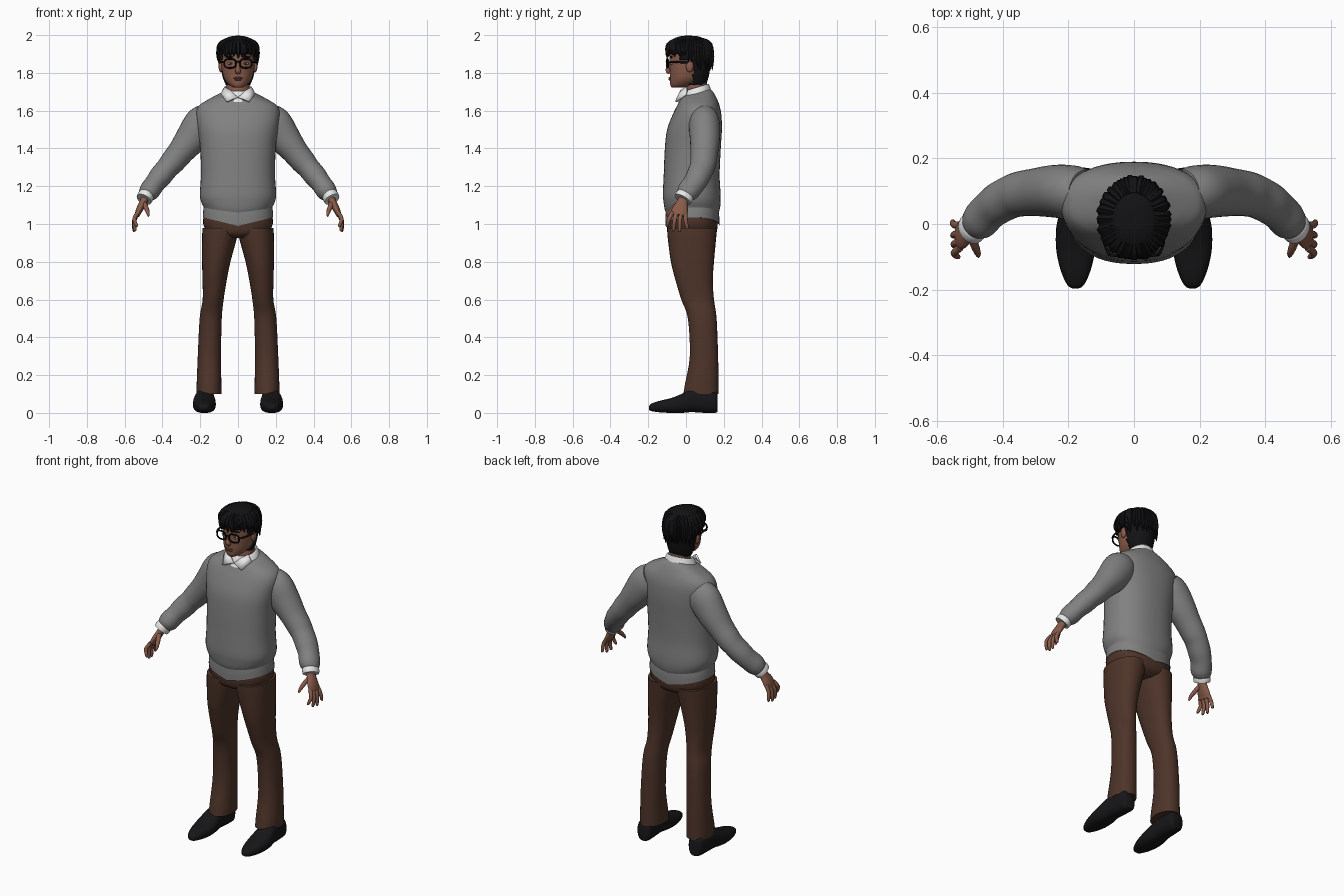
import bpy, bmesh, math, random
from mathutils import Vector, Matrix

random.seed(4)


def material(name, r, g, b):
    m = bpy.data.materials.new(name)
    m.diffuse_color = (r, g, b, 1)
    return m


GREY = material("sweater grey", 0.22, 0.22, 0.22)
WHITE = material("shirt white", 0.8, 0.8, 0.8)
BROWN = material("trouser brown", 0.075, 0.034, 0.022)
SKIN = material("skin", 0.25, 0.105, 0.068)
LIP = material("lips", 0.2, 0.065, 0.05)
HAIR = material("hair black", 0.006, 0.006, 0.007)
SHOE = material("shoe black", 0.008, 0.008, 0.009)
FRAME = material("frame black", 0.004, 0.004, 0.004)
EYE = material("eye white", 0.45, 0.42, 0.4)


def finish(name, bm, mat, side=1):
    if side < 0:
        bmesh.ops.scale(bm, vec=(-1, 1, 1), verts=bm.verts)
    bmesh.ops.recalc_face_normals(bm, faces=bm.faces)
    me = bpy.data.meshes.new(name)
    bm.to_mesh(me)
    bm.free()
    me.materials.append(mat)
    me.shade_smooth()
    me.set_sharp_from_angle(angle=math.radians(50))
    ob = bpy.data.objects.new(name, me)
    bpy.context.collection.objects.link(ob)
    return ob


def spline(keys, steps):
    """Smoothly interpolate a list of equal-length tuples."""
    out = []
    for i in range(len(keys) - 1):
        p0, p1, p2, p3 = (keys[max(0, min(len(keys) - 1, i + k))] for k in (-1, 0, 1, 2))
        for s in range(steps):
            t = s / steps
            out.append([b + 0.5 * t * (c - a + t * (2*a - 5*b + 4*c - d + t * (3*(b - c) + d - a)))
                        for a, b, c, d in zip(p0, p1, p2, p3)])
    return out + [list(keys[-1])]


def circle(n, power=2.0):
    """Unit superellipse points."""
    for k in range(n):
        a = 2 * math.pi * k / n
        c, s = math.cos(a), math.sin(a)
        yield (math.copysign(abs(c) ** (2 / power), c), math.copysign(abs(s) ** (2 / power), s))


def skin(rings, caps=True):
    bm = bmesh.new()
    vs = [[bm.verts.new(p) for p in r] for r in rings]
    n = len(vs[0])
    for a, b in zip(vs, vs[1:]):
        for k in range(n):
            bm.faces.new((a[k], a[(k + 1) % n], b[(k + 1) % n], b[k]))
    if caps:
        bm.faces.new(vs[0])
        bm.faces.new(vs[-1])
    return bm


def stack(keys, n=32, power=2.0, steps=4, caps=True):
    """Loft of level rings: z, x0, x1, y0, y1, tilt, centre dip."""
    rings = []
    for z, x0, x1, y0, y1, tilt, dip in spline([tuple(k) + (0,) * (7 - len(k)) for k in keys], steps):
        rx, ry = (x1 - x0) / 2, (y1 - y0) / 2
        rings.append([((x0 + x1) / 2 + rx * c, (y0 + y1) / 2 + ry * s,
                       z + tilt * ry * s - dip * (1 - abs(c))) for c, s in circle(n, power)])
    return skin(rings, caps)


def centred(keys):
    return [(k[0], -k[1], k[1]) + tuple(k[2:]) for k in keys]


def tube(keys, n=20, steps=4, caps=True):
    """Loft along a path: x, y, z, radius across, radius along y."""
    ks = spline(keys, steps)
    rings = []
    for i, k in enumerate(ks):
        t = (Vector(ks[min(i + 1, len(ks) - 1)][:3]) - Vector(ks[max(i - 1, 0)][:3])).normalized()
        ref = Vector((0, 1, 0)) if abs(t.y) < 0.85 else Vector((0, 0, 1))
        b = (ref - t * t.dot(ref)).normalized()
        a = b.cross(t)
        rings.append([Vector(k[:3]) + a * k[3] * c + b * k[4] * s for c, s in circle(n)])
    return skin(rings, caps)


def ball(name, mat, loc, size, side=1):
    bm = bmesh.new()
    bmesh.ops.create_uvsphere(bm, u_segments=16, v_segments=10, radius=1,
                              matrix=Matrix.Translation(loc) @ Matrix.Diagonal((*size, 1)))
    return finish(name, bm, mat, side)


# Sweater body and the hem layer below it
finish("sweater", stack(centred([
    (1.065, .172, -.10, .168, 0, .02), (1.09, .182, -.112, .178, 0, .015), (1.12, .196, -.118, .183, 0, .01),
    (1.16, .202, -.122, .183), (1.26, .196, -.118, .178), (1.40, .2, -.112, .184), (1.50, .213, -.1, .19),
    (1.58, .222, -.07, .187), (1.625, .208, -.048, .178), (1.655, .165, -.036, .165, .05),
    (1.68, .115, -.03, .148, .15), (1.695, .08, -.02, .13, .25)]), 48, 2.3), GREY)
finish("lower_hem", stack(centred([
    (1.035, .186, -.108, .176, 0, .045), (1.07, .184, -.108, .176, 0, .03), (1.11, .178, -.104, .17, 0, .01)]),
    48, 2.3), GREY)

# Trousers
finish("trouser_seat", stack(centred([
    (.925, .06, -.06, .12), (.95, .15, -.093, .158), (1.0, .184, -.101, .168), (1.06, .178, -.1, .166)]),
    40, 2.4), BROWN)
LEG = [(.98, 0, .187, -.1, .165), (.93, .005, .19, -.097, .16), (.8, .04, .19, -.08, .148),
       (.7, .06, .188, -.055, .142), (.6, .076, .187, -.025, .148), (.5, .086, .203, .01, .162),
       (.3, .09, .213, .02, .17), (.15, .088, .219, -.006, .172), (.1, .088, .22, -.014, .172)]

ARM = [(.15, .095, 1.565, .08, .07), (.19, .097, 1.53, .095, .082), (.245, .1, 1.455, .086, .08),
       (.3, .097, 1.385, .071, .073), (.345, .092, 1.33, .066, .069), (.375, .083, 1.295, .06, .066),
       (.41, .065, 1.253, .06, .064), (.44, .043, 1.215, .054, .061), (.465, .016, 1.18, .055, .06),
       (.478, .004, 1.163, .05, .055), (.487, -.005, 1.15, .042, .046)]
CUFF = [(.48, .002, 1.16, .038, .045), (.489, -.008, 1.146, .044, .05), (.498, -.018, 1.13, .042, .048)]
PALM = [(.485, -.008, 1.15, .022, .026), (.503, -.02, 1.112, .02, .031),
        (.522, -.032, 1.075, .018, .043), (.535, -.038, 1.045, .013, .042)]
# Finger root y, tip x, tip y, tip z
FINGERS = [(-.072, .537, -.1, .985), (-.05, .545, -.066, .963), (-.026, .55, -.034, .96), (-.004, .553, .006, .975)]
# Shoe rings: y, half width, bottom, top
SHOE_RINGS = [(-.197, .008, .02, .032), (-.185, .026, .01, .048), (-.14, .046, .003, .064),
              (-.08, .059, 0, .078), (-.02, .06, 0, .102), (.03, .053, .004, .125),
              (.1, .048, 0, .13), (.15, .045, 0, .12), (.168, .032, .005, .1)]

for side, tag in ((1, "left_"), (-1, "right_")):
    finish(tag + "trouser_leg", stack(LEG, 32, 2.2), BROWN, side)
    finish(tag + "sleeve", tube(ARM, 28), GREY, side)
    finish(tag + "cuff", tube(CUFF, 24), WHITE, side)
    finish(tag + "palm", tube(PALM), SKIN, side)
    for i, (ry, tx, ty, tz) in enumerate(FINGERS):
        finish(f"{tag}finger_{i + 1}", tube([
            (.53, ry, 1.06, .011, .012), (.549, (ry + ty) / 2 - .003, (1.06 + tz) / 2 + .005, .0105, .011),
            (tx, ty, tz + .006, .008, .008), (tx - .001, ty, tz, .003, .003)], 10, 3), SKIN, side)
    finish(tag + "thumb", tube([(.5, -.03, 1.115, .013, .014), (.487, -.062, 1.088, .013, .013),
                                (.477, -.088, 1.06, .01, .01), (.474, -.1, 1.04, .004, .004)], 10, 3), SKIN, side)
    finish(tag + "shoe", skin([[(.178 - .008 * max(0, y) / .16 + w * c, y, (z0 + z1) / 2 + (z1 - z0) / 2 * s)
                                for c, s in circle(24, 2.5)] for y, w, z0, z1 in spline(SHOE_RINGS, 4)]),
           SHOE, side)
    # Collar leaf
    bm = bmesh.new()
    bm.faces.new([bm.verts.new(p) for p in ((.004, -.045, 1.674), (.04, -.03, 1.708), (.07, -.002, 1.726),
                                            (.092, -.004, 1.69), (.062, -.058, 1.65))])
    leaf = finish(tag + "collar_leaf", bm, WHITE, side)
    leaf.modifiers.new("thickness", "SOLIDIFY").thickness = 0.012
    # Face details
    ball(tag + "ear", SKIN, (.091, .02, 1.835), (.012, .02, .032), side)
    ball(tag + "eye", EYE, (.04, -.075, 1.85), (.015, .008, .007), side)
    ball(tag + "pupil", HAIR, (.04, -.081, 1.85), (.006, .004, .006), side)
    ball(tag + "eyebrow", HAIR, (.043, -.078, 1.884), (.024, .008, .005), side)
    # Glasses
    rim = [(.042 + .031 * c, -.098 + .004 * c, 1.85 + .024 * s) for c, s in circle(28, 2.6)]
    finish(tag + "glasses_rim", tube([(*p, .0045, .0045) for p in rim + rim[:1]], 8, 1), FRAME, side)
    finish(tag + "glasses_temple", tube([(.073, -.094, 1.857, .004, .006), (.09, -.06, 1.858, .004, .006),
                                         (.096, .025, 1.855, .004, .006)], 8, 3), FRAME, side)
finish("glasses_bridge", tube([(-.014, -.1, 1.855, .004, .004), (0, -.104, 1.859, .004, .004),
                               (.014, -.1, 1.855, .004, .004)], 8, 3), FRAME)

# Neck, collar band and head
finish("neck", stack(centred([(1.65, .064, -.01, .115), (1.70, .06, 0, .112), (1.79, .06, .01, .11)])), SKIN)
finish("collar_band", stack(centred([
    (1.672, .096, -.04, .138, .3), (1.7, .086, -.026, .128, .3), (1.722, .073, -.012, .12, .3),
    (1.715, .066, -.004, .113, .3), (1.68, .064, 0, .112, .3)]), caps=False), WHITE)
finish("head", stack(centred([
    (1.722, .022, -.074, -.02), (1.735, .046, -.083, .04), (1.765, .071, -.085, .085), (1.80, .082, -.085, .1),
    (1.84, .088, -.087, .11), (1.88, .09, -.088, .115), (1.93, .085, -.083, .11), (1.97, .055, -.05, .08)])), SKIN)
finish("nose", tube([(0, -.078, 1.862, .007, .008), (0, -.09, 1.835, .009, .009), (0, -.096, 1.812, .015, .012),
                     (0, -.086, 1.798, .012, .007)], 12), SKIN)
ball("upper_lip", LIP, (0, -.085, 1.773), (.024, .008, .005))
ball("lower_lip", LIP, (0, -.084, 1.765), (.02, .009, .006))

# Hair shell trimmed to a hairline
bm = stack(centred([
    (1.735, .064, .0, .105), (1.78, .082, -.05, .12), (1.85, .098, -.09, .132), (1.9, .102, -.1, .137),
    (1.95, .094, -.096, .125), (1.98, .068, -.066, .095), (1.994, .035, -.03, .06), (1.997, .005, 0, .02)]),
    40, steps=6)


def hairline(y):
    return 1.9 if y < -.035 else 1.865 if y < .04 else 1.73


bmesh.ops.delete(bm, geom=[f for f in bm.faces if f.calc_center_median().z < hairline(f.calc_center_median().y)],
                 context="FACES")
shell = finish("hair", bm, HAIR)
shell.modifiers.new("thickness", "SOLIDIFY").thickness = 0.012

# Loose hair locks falling from the crown
for i in range(46):
    a = 2 * math.pi * i / 46 + random.uniform(-.06, .06)
    c, s = math.cos(a), math.sin(a)
    low = (1.895 if s < -.4 else 1.875 if s < .2 else 1.83) + random.uniform(-.02, .02)
    out = random.uniform(1.0, 1.06)
    finish(f"hair_lock_{i + 1}", tube([
        (.06 * c, .018 + .075 * s, 1.977, .008, .008),
        (.094 * c, .018 + .11 * s, 1.95, .014, .014),
        (.101 * c * out, .018 + .116 * s * out, (1.94 + low) / 2, .012, .012),
        (.104 * c * out, .018 + .117 * s * out, low, .002, .002)], 6, 3), HAIR)
